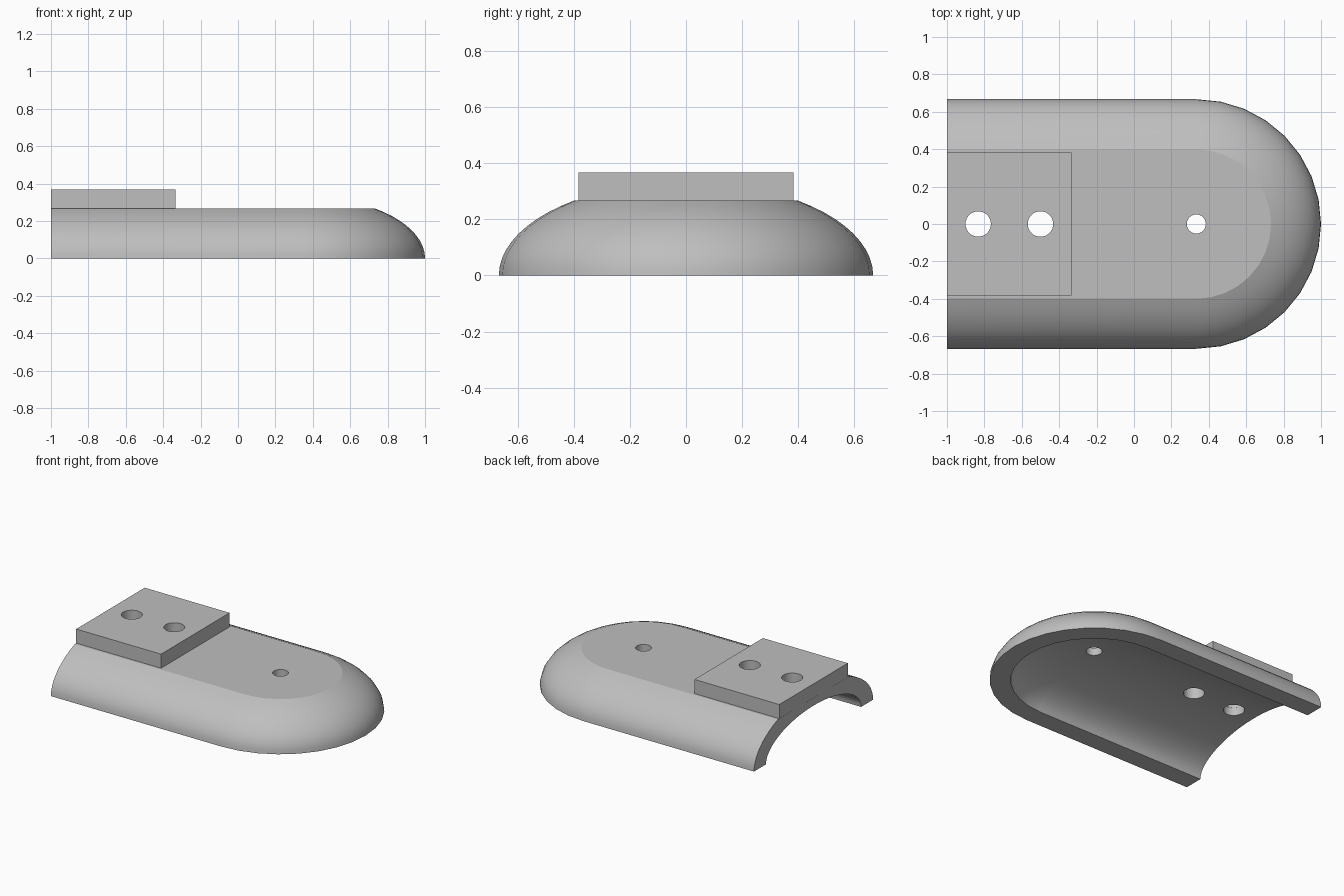
import bpy, bmesh
from math import sin, cos, pi, radians

default = bpy.data.objects.get("Cube")
if default:
    bpy.data.objects.remove(default, do_unlink=True)

grey = bpy.data.materials.new("plain_grey")
grey.use_nodes = True
tone = (0.52, 0.52, 0.52, 1)
grey.diffuse_color = tone
grey.node_tree.nodes["Principled BSDF"].inputs["Base Color"].default_value = tone

BACK, CENTRE = -1.0, 0.333      # open end and centre of the rounded end
TOP, PLATE_TOP = 0.267, 0.367
SEGMENTS = 16


def add_object(name, bm):
    bmesh.ops.recalc_face_normals(bm, faces=bm.faces)
    mesh = bpy.data.meshes.new(name)
    bm.to_mesh(mesh)
    bm.free()
    mesh.materials.append(grey)
    obj = bpy.data.objects.new(name, mesh)
    bpy.context.collection.objects.link(obj)
    return obj


def select_only(obj):
    bpy.ops.object.select_all(action='DESELECT')
    obj.select_set(True)
    bpy.context.view_layer.objects.active = obj


def arc(width, height, start, end, steps):
    """Points (half width, z) along part of an ellipse."""
    angles = [radians(start + (end - start) * i / steps) for i in range(steps + 1)]
    return [(width * cos(a), height * sin(a)) for a in angles]


def u_ring(bm, radius, z):
    """U-shaped row of vertices: straight side, half circle, straight side."""
    turns = [-pi / 2 + pi * i / SEGMENTS for i in range(SEGMENTS + 1)]
    points = [(BACK, -radius)]
    points += [(CENTRE + radius * cos(a), radius * sin(a)) for a in turns]
    points += [(BACK, radius)]
    return [bm.verts.new((x, y, z)) for x, y in points]


def drill(obj, x, radius):
    bm = bmesh.new()
    bmesh.ops.create_cone(bm, cap_ends=True, segments=32, radius1=radius,
                          radius2=radius, depth=2)
    bmesh.ops.translate(bm, verts=bm.verts, vec=(x, 0, 0))
    cutter = add_object("hole_cutter", bm)
    cutter.hide_render = True
    mod = obj.modifiers.new("hole", 'BOOLEAN')
    mod.operation = 'DIFFERENCE'
    mod.solver = 'EXACT'
    mod.object = cutter
    select_only(obj)
    bpy.ops.object.modifier_apply(modifier=mod.name)
    bpy.data.objects.remove(cutter, do_unlink=True)


# Hollow shell: flattened dome outside, shallower dome inside
bm = bmesh.new()
outer = arc(0.667, 0.333, 53.2, 0, 10)
inner = arc(0.533, 0.213, 0, 87, 18)
rings = [u_ring(bm, r, z) for r, z in outer + inner]
for a, b in zip(rings, rings[1:]):
    for i in range(len(a) - 1):
        bm.faces.new((a[i], a[i + 1], b[i + 1], b[i]))
bm.faces.new(rings[0])
bm.faces.new(rings[-1])
bm.faces.new([r[0] for r in rings] + [r[-1] for r in reversed(rings)])
shell = add_object("shell", bm)

# Mounting plate on the open end
bm = bmesh.new()
bmesh.ops.create_cube(bm, size=1)
bmesh.ops.scale(bm, verts=bm.verts, vec=(0.665, 0.767, PLATE_TOP - TOP))
bmesh.ops.translate(bm, verts=bm.verts,
                    vec=(BACK + 0.3325, 0, (TOP + PLATE_TOP) / 2))
plate = add_object("mounting_plate", bm)

# Screw holes through both parts, and one through the shell only
for x in (-0.833, -0.5):
    drill(shell, x, 0.068)
    drill(plate, x, 0.068)
drill(shell, CENTRE, 0.051)

for obj in (shell, plate):
    select_only(obj)
    bpy.ops.object.shade_smooth_by_angle(angle=radians(17))
